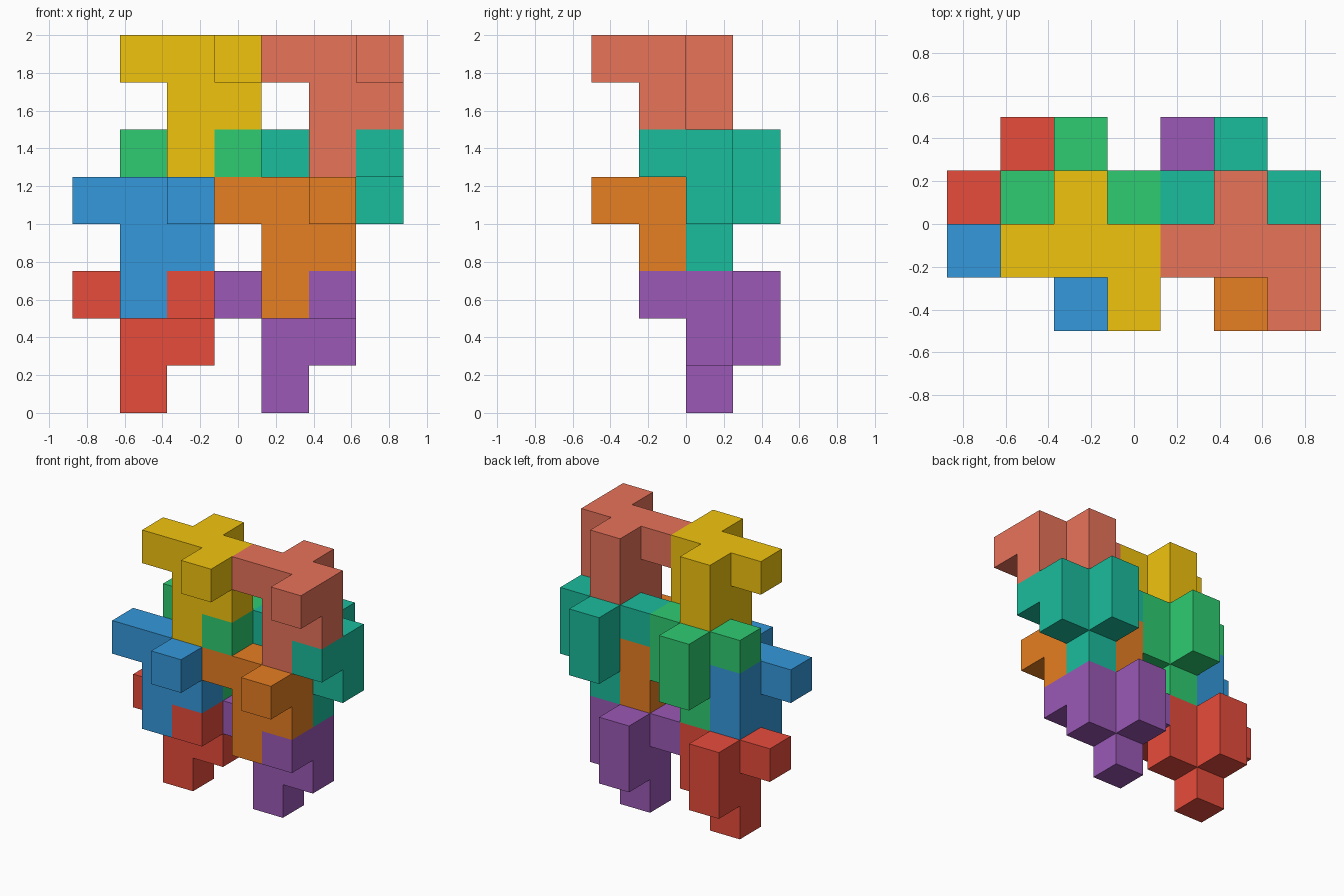
import bpy, bmesh
from mathutils import Vector

if "Cube" in bpy.data.objects:
    bpy.data.objects.remove(bpy.data.objects["Cube"])

CELL = 0.25
ORIGIN = Vector((-0.875, -0.5, 0.0))

# One branching block shape, as cell offsets from its hub
SHAPE = [(0, 0, 0), (-1, 0, 0), (1, 0, 0), (0, 1, 0), (1, -1, 0),
         (0, 0, -1), (1, 0, -1), (0, 1, -1), (0, 0, -2)]

# Name, hub cell, colour (sRGB)
PIECES = [
    ("lower_left_back_block", (1, 2, 2), (231, 76, 60)),
    ("lower_right_back_block", (4, 2, 2), (155, 89, 182)),
    ("lower_left_front_block", (1, 1, 4), (52, 152, 219)),
    ("lower_right_front_block", (4, 1, 4), (230, 126, 34)),
    ("upper_left_back_block", (2, 2, 5), (46, 204, 113)),
    ("upper_right_back_block", (5, 2, 5), (26, 188, 156)),
    ("upper_left_front_block", (2, 1, 7), (241, 196, 15)),
    ("upper_right_front_block", (5, 1, 7), (232, 115, 90)),
]


def linear(c):
    c /= 255
    return c / 12.92 if c <= 0.04045 else ((c + 0.055) / 1.055) ** 2.4


def add_block(name, hub, colour):
    cells = {tuple(h + o for h, o in zip(hub, off)) for off in SHAPE}
    bm = bmesh.new()
    # Outer skin: a square wherever a cell has no neighbour in its own block
    for cell in cells:
        for axis in range(3):
            for sign in (-1, 1):
                neighbour = list(cell)
                neighbour[axis] += sign
                if tuple(neighbour) in cells:
                    continue
                n, u, v = (Vector([float(i == (axis + k) % 3) for i in range(3)])
                           for k in range(3))
                centre = Vector(cell) + Vector((0.5, 0.5, 0.5)) + n * sign * 0.5
                corners = [(-1, -1), (1, -1), (1, 1), (-1, 1)][::sign]
                bm.faces.new([bm.verts.new(ORIGIN + CELL * (centre + u * a / 2 + v * b / 2))
                              for a, b in corners])
    bmesh.ops.remove_doubles(bm, verts=bm.verts, dist=0.001)
    # Merge coplanar squares into clean flat faces
    bmesh.ops.dissolve_limit(bm, angle_limit=0.01, verts=bm.verts, edges=bm.edges)
    mesh = bpy.data.meshes.new(name)
    bm.to_mesh(mesh)
    bm.free()
    mat = bpy.data.materials.new(name + "_colour")
    mat.diffuse_color = (*map(linear, colour), 1)
    mat.use_nodes = True
    mat.node_tree.nodes["Principled BSDF"].inputs["Base Color"].default_value = mat.diffuse_color
    mesh.materials.append(mat)
    bpy.context.collection.objects.link(bpy.data.objects.new(name, mesh))


for piece in PIECES:
    add_block(*piece)
